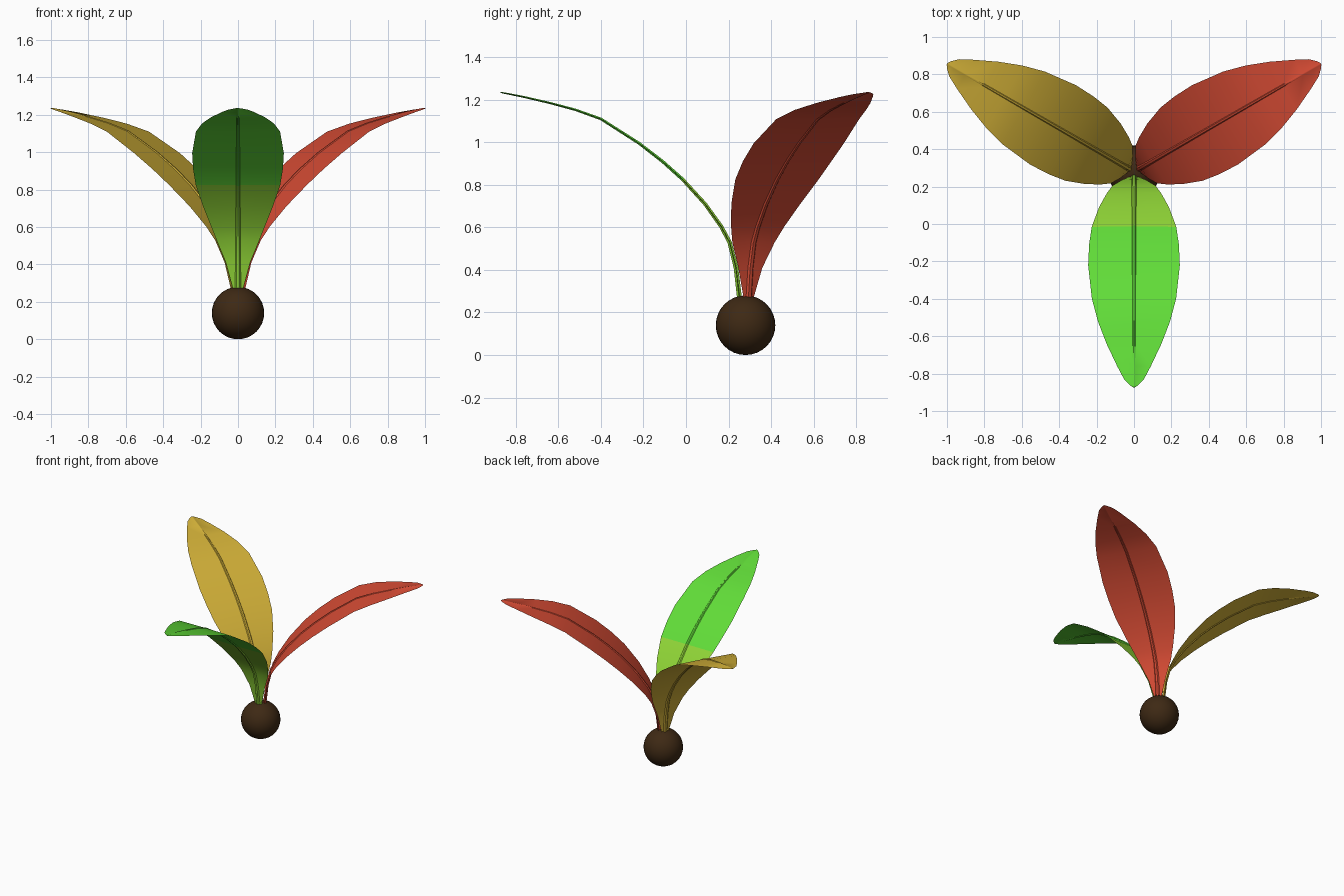
import bpy, bmesh, math
from mathutils import Vector

if "Cube" in bpy.data.objects:
    bpy.data.objects.remove(bpy.data.objects["Cube"])

CENTRE = Vector((0, 0.28, 0))
# leaf stations: outward reach, height, half width
STATIONS = [
    (0.02, 0.20, 0.02), (0.03, 0.28, 0.03), (0.045, 0.41, 0.065),
    (0.075, 0.53, 0.115), (0.115, 0.605, 0.145), (0.19, 0.71, 0.187),
    (0.295, 0.825, 0.226), (0.39, 0.91, 0.24), (0.50, 0.995, 0.245),
    (0.68, 1.11, 0.225), (0.80, 1.153, 0.193), (0.92, 1.185, 0.147),
    (1.04, 1.213, 0.09), (1.11, 1.227, 0.053), (1.142, 1.233, 0.022),
    (1.153, 1.235, 0.006),
]


def material(name, colour):
    m = bpy.data.materials.new(name)
    m.diffuse_color = (*colour, 1)
    m.use_nodes = True
    m.node_tree.nodes["Principled BSDF"].inputs["Base Color"].default_value = m.diffuse_color
    return m


def leaf(name, degrees, mats, split=None):
    """Thin curved blade with a raised midrib on both sides."""
    a = math.radians(degrees)
    out = Vector((math.cos(a), math.sin(a), 0))
    side = Vector((-math.sin(a), math.cos(a), 0))
    up = Vector((0, 0, 1))
    bm = bmesh.new()
    rings = []
    last = len(STATIONS) - 1
    for i, (r, z, w) in enumerate(STATIONS):
        p, q = STATIONS[max(i - 1, 0)], STATIONS[min(i + 1, last)]
        tangent = (out * (q[0] - p[0]) + up * (q[1] - p[1])).normalized()
        normal = tangent.cross(side).normalized()
        f = 1 - i / last
        rib = 0.0025 + 0.0095 * f
        m = min(0.004 + 0.012 * f, w * 0.6)
        t = 0.002
        section = [(-w, 0), (-m, t), (-m * 0.5, rib), (m * 0.5, rib), (m, t),
                   (w, 0), (m, -t), (m * 0.5, -rib), (-m * 0.5, -rib), (-m, -t)]
        base = CENTRE + out * r + up * z
        rings.append([bm.verts.new(base + side * s + normal * n) for s, n in section])
    for i in range(last):
        for k in range(10):
            j = (k + 1) % 10
            face = bm.faces.new((rings[i][k], rings[i][j], rings[i + 1][j], rings[i + 1][k]))
            # outer part of a two-tone leaf takes the second colour
            if split is not None and STATIONS[i][0] >= split:
                face.material_index = 1
    bm.faces.new(rings[0])
    tip = bm.faces.new(rings[-1])
    tip.material_index = len(mats) - 1
    bmesh.ops.recalc_face_normals(bm, faces=bm.faces)
    mesh = bpy.data.meshes.new(name)
    bm.to_mesh(mesh)
    bm.free()
    for m in mats:
        mesh.materials.append(m)
    ob = bpy.data.objects.new(name, mesh)
    bpy.context.collection.objects.link(ob)
    bpy.ops.object.select_all(action='DESELECT')
    ob.select_set(True)
    bpy.context.view_layer.objects.active = ob
    bpy.ops.object.shade_smooth_by_angle(angle=math.radians(35))


red = material("red", (0.66, 0.07, 0.034))
yellow = material("golden yellow", (0.65, 0.44, 0.04))
green = material("bright green", (0.12, 0.72, 0.04))
lime = material("yellow green", (0.275, 0.66, 0.037))
brown = material("dark brown", (0.048, 0.022, 0.007))

# three leaves fanned around the seed
leaf("red_leaf", 30, [red])
leaf("yellow_leaf", 150, [yellow])
leaf("green_leaf", 270, [lime, green], split=0.295)

# round seed
bpy.ops.mesh.primitive_uv_sphere_add(segments=32, ring_count=16, radius=0.14,
                                     location=(0, 0.28, 0.14))
seed = bpy.context.object
seed.name = "seed"
seed.data.materials.append(brown)
bpy.ops.object.shade_smooth()
